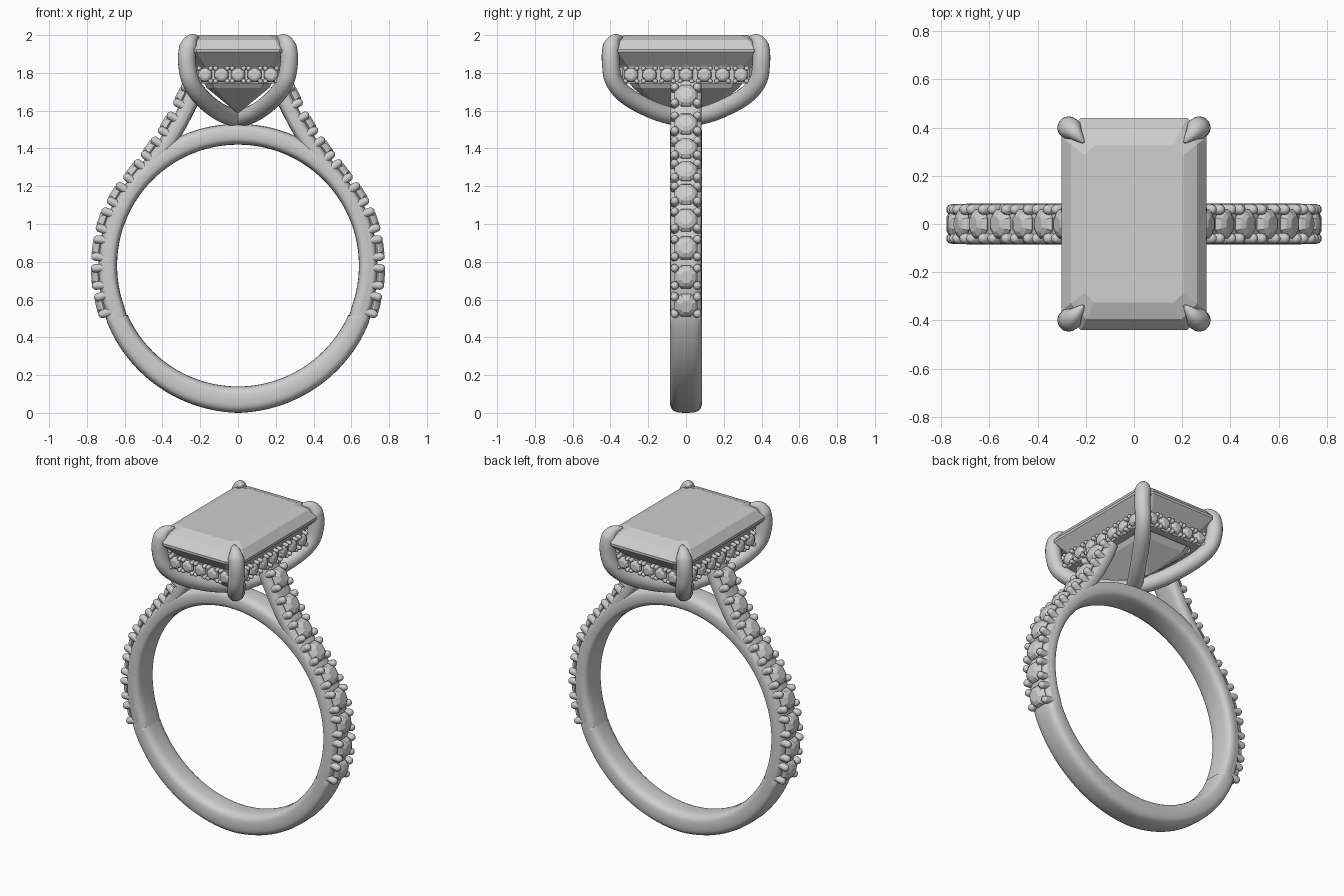
import bpy
import bmesh
from math import sin, cos, pi, radians
from mathutils import Vector, Matrix

cube = bpy.data.objects.get("Cube")
if cube:
    bpy.data.objects.remove(cube, do_unlink=True)

GREY = (0.62, 0.62, 0.62, 1.0)
silver = bpy.data.materials.new("silver_grey")
silver.use_nodes = True
silver.diffuse_color = GREY
silver.node_tree.nodes["Principled BSDF"].inputs["Base Color"].default_value = GREY


def finish(bm, name, smooth=True):
    bmesh.ops.recalc_face_normals(bm, faces=bm.faces[:])
    mesh = bpy.data.meshes.new(name)
    bm.to_mesh(mesh)
    bm.free()
    mesh.materials.append(silver)
    for p in mesh.polygons:
        p.use_smooth = smooth
    if smooth:
        mesh.set_sharp_from_angle(angle=radians(40))
    obj = bpy.data.objects.new(name, mesh)
    bpy.context.scene.collection.objects.link(obj)
    return obj


def loft(bm, rings, closed=False):
    """Skin a list of equal point loops."""
    loops = [[bm.verts.new(p) for p in ring] for ring in rings]
    n = len(loops[0])
    pairs = list(zip(loops, loops[1:]))
    if closed:
        pairs.append((loops[-1], loops[0]))
    else:
        bm.faces.new(loops[0])
        bm.faces.new(loops[-1])
    for a, b in pairs:
        for i in range(n):
            j = (i + 1) % n
            bm.faces.new((a[i], a[j], b[j], b[i]))


def spline(pts, steps=8):
    """Catmull-Rom curve through the points."""
    pts = [Vector(p) for p in pts]
    ext = [2 * pts[0] - pts[1]] + pts + [2 * pts[-1] - pts[-2]]
    out = []
    for a, b, c, d in zip(ext, ext[1:], ext[2:], ext[3:]):
        for k in range(steps):
            t = k / steps
            out.append(0.5 * (2 * b + (c - a) * t + (2 * a - 5 * b + 4 * c - d) * t * t
                              + (3 * b - a - 3 * c + d) * t ** 3))
    return out + [pts[-1]]


def sweep(bm, path, side, depths, widths, power=2.0, closed=False, sides=20):
    """Sweep a rounded section along a planar path; side is the plane normal."""
    rings, n = [], len(path)
    for i, p in enumerate(path):
        nxt = path[(i + 1) % n] if closed else path[min(i + 1, n - 1)]
        prv = path[i - 1] if closed else path[max(i - 1, 0)]
        out = side.cross(nxt - prv).normalized()
        ring = []
        for k in range(sides):
            c, s = cos(2 * pi * k / sides), sin(2 * pi * k / sides)
            u = abs(c) ** (2 / power) * (1 if c > 0 else -1)
            v = abs(s) ** (2 / power) * (1 if s > 0 else -1)
            ring.append(p + out * u * depths[i] + side * v * widths[i])
        rings.append(ring)
    loft(bm, rings, closed)


def placed(pos, axis):
    return Matrix.Translation(pos) @ axis.to_track_quat('Z', 'Y').to_matrix().to_4x4()


def add_stone(bm, pos, axis, r):
    """Round cut stone: pavilion, girdle, crown and table."""
    m = placed(pos, axis)
    profile = [(0.05, -0.8), (1, -0.08), (1, 0.04), (0.82, 0.28), (0.5, 0.45)]
    loft(bm, [[m @ Vector((r * q * cos(pi * (k + 0.5) / 4), r * q * sin(pi * (k + 0.5) / 4), r * h))
               for k in range(8)] for q, h in profile])


def add_bead(bm, pos, axis, r, length):
    """Round-ended prong whose dome is centred on pos."""
    bmesh.ops.create_cone(bm, segments=12, radius1=r, radius2=r, depth=length,
                          matrix=placed(pos - axis * length / 2, axis))
    bmesh.ops.create_icosphere(bm, subdivisions=2, radius=r, matrix=Matrix.Translation(pos))


# Finger ring: plain and thick below, slim under the set stones, arched on top
CENTRE, INNER, START = 0.78, 0.64, 68
path, depths, SEG = [], [], 240
for i in range(SEG):
    a = 360 * i / SEG
    b = min(a, 360 - a)
    if b < START:
        thick = 0.14 - 0.025 * b / START
    else:
        thick = 0.085 + 0.025 * min(1, max(0, (b - 110) / 40))
    r = INNER + thick / 2
    path.append(Vector((r * sin(radians(a)), 0, CENTRE - r * cos(radians(a)))))
    depths.append(thick / 2)
bm = bmesh.new()
sweep(bm, path, Vector((0, 1, 0)), depths, [0.085] * SEG, 3.2, True, 28)
finish(bm, "finger_ring")

# Shoulders: a slim bar rising to the head, with set stones and paired prongs
LINE = [(0.685, 0.48), (0.722, 0.57), (0.747, 0.72), (0.742, 0.872), (0.71, 1.02), (0.643, 1.157),
        (0.552, 1.28), (0.46, 1.40), (0.373, 1.53), (0.295, 1.68), (0.262, 1.76)]
for sx, label in ((1, "left"), (-1, "right")):
    pts = [Vector((sx * x, 0, z)) for x, z in LINE]
    side = Vector((0, sx, 0))
    curve = spline(pts)
    bar = []
    for i, p in enumerate(curve):
        t = curve[min(i + 1, len(curve) - 1)] - curve[max(i - 1, 0)]
        bar.append(p - side.cross(t).normalized() * 0.052)
    bm = bmesh.new()
    sweep(bm, bar, side, [0.043] * len(bar), [0.083] * len(bar), 3.2, sides=24)
    finish(bm, label + "_shoulder")

    stones, prongs = bmesh.new(), bmesh.new()
    for a, p, b in zip(pts, pts[1:], pts[2:]):
        t = (b - a).normalized()
        n = side.cross(t)
        add_stone(stones, p, n, 0.066)
        for st in (-1, 1):
            for sy in (-1, 1):
                add_bead(prongs, p + t * st * 0.046 + side * sy * 0.06 + n * 0.008, n, 0.022, 0.05)
    finish(stones, label + "_shoulder_stones", False)
    finish(prongs, label + "_shoulder_prongs")


def octagon(hx, hy, cut, z):
    """Rectangle with clipped corners."""
    return [Vector(p) for p in (
        (hx, hy - cut, z), (hx - cut, hy, z), (cut - hx, hy, z), (-hx, hy - cut, z),
        (-hx, cut - hy, z), (cut - hx, -hy, z), (hx - cut, -hy, z), (hx, cut - hy, z))]


# Large step-cut centre stone, from keel to table
bm = bmesh.new()
loft(bm, [octagon(*row) for row in (
    (0.006, 0.12, 0.004, 1.59), (0.165, 0.28, 0.04, 1.72), (0.235, 0.37, 0.06, 1.84),
    (0.30, 0.44, 0.08, 1.91), (0.30, 0.44, 0.08, 1.925),
    (0.262, 0.395, 0.065, 1.975), (0.205, 0.325, 0.04, 2.0))])
finish(bm, "centre_stone", False)

# Gallery rail under the centre stone
RX, RY, RZ = 0.235, 0.365, 1.79
bm = bmesh.new()
loft(bm, [octagon(RX - d, RY - d, 0.03, RZ + z) for d, z in (
    (0.05, -0.045), (0, -0.045), (0, 0.042), (0.05, 0.042))], closed=True)
finish(bm, "gallery_rail", False)

# Row of small stones and beads on each side of the rail
stones, beads = bmesh.new(), bmesh.new()
for axis, dist, count, gap in (((0, 1, 0), RY, 5, 0.0875), ((1, 0, 0), RX, 7, 0.097)):
    for sign in (-1, 1):
        n = Vector(axis) * sign
        along = n.cross(Vector((0, 0, 1)))
        base = n * dist + Vector((0, 0, RZ))
        for i in range(count):
            p = base + along * (i - (count - 1) / 2) * gap
            add_stone(stones, p + n * 0.012, n, 0.04)
            for st in (-1, 1):
                for sz in (-1, 1):
                    q = p + along * st * 0.031 + Vector((0, 0, sz * 0.034))
                    add_bead(beads, q + n * 0.016, n, 0.013, 0.03)
finish(stones, "gallery_stones", False)
finish(beads, "gallery_beads")

# Four claws sweeping from the base over the clipped corners
CLAW = [(0, 0, 1.555), (0.1, 0.155, 1.595), (0.195, 0.305, 1.672), (0.25, 0.38, 1.755),
        (0.27, 0.398, 1.85), (0.266, 0.396, 1.925), (0.248, 0.378, 1.972), (0.21, 0.338, 1.992)]
for sx, lx in ((1, "left"), (-1, "right")):
    for sy, ly in ((-1, "front"), (1, "back")):
        path = spline([(sx * x, sy * y, z) for x, y, z in CLAW])
        side = Vector((-sy * 0.4, sx * 0.27, 0)).normalized()
        size = []
        for i in range(len(path)):
            left = (len(path) - 1 - i) / 14
            size.append(0.047 * max(0.12, min(1, left) ** 0.6))
        bm = bmesh.new()
        sweep(bm, path, side, size, size)
        finish(bm, ly + "_" + lx + "_claw")
